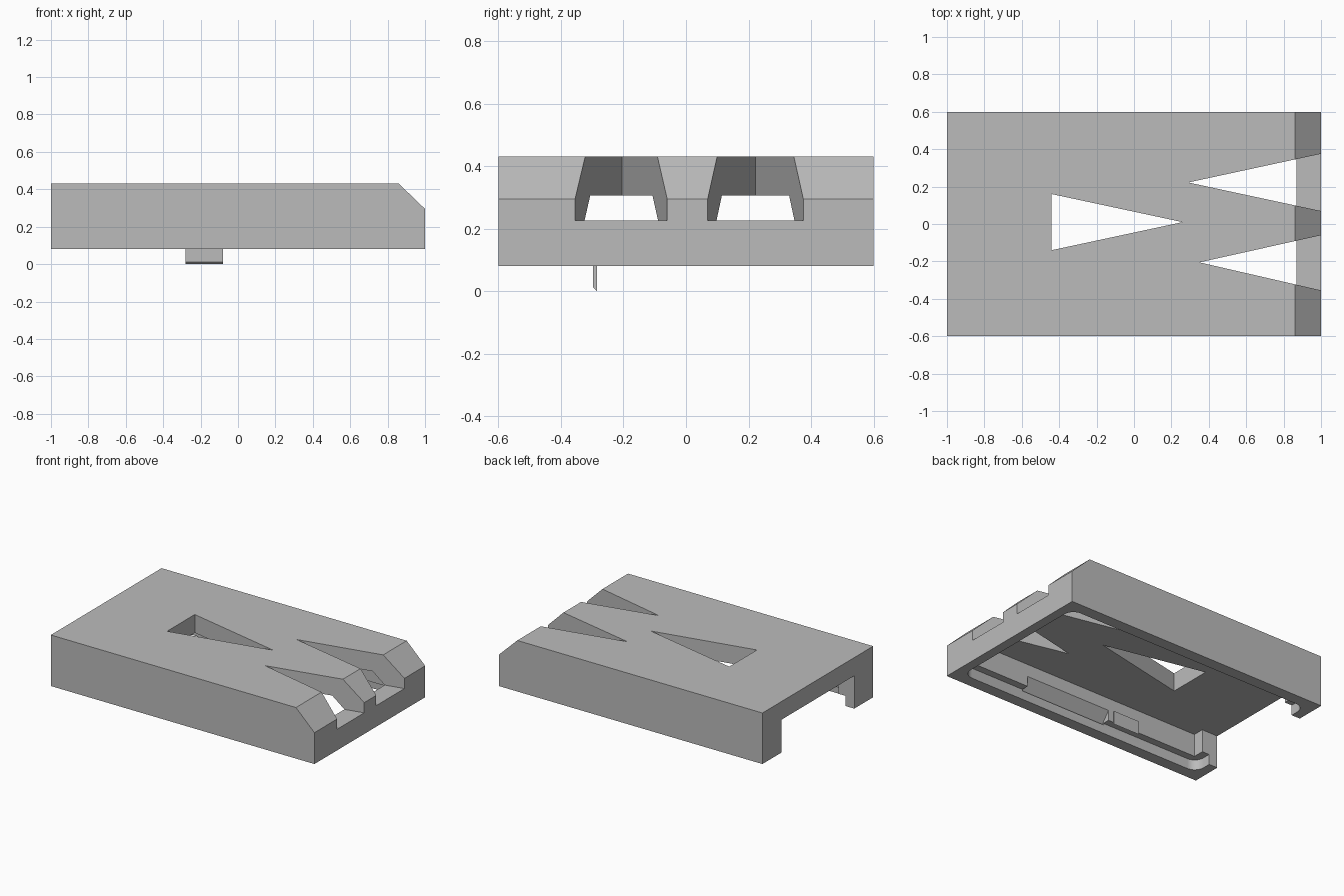
import bpy, bmesh, math
from mathutils import Vector

old = bpy.data.objects.get("Cube")
if old:
    bpy.data.objects.remove(old, do_unlink=True)

GREY = (0.5, 0.5, 0.5, 1.0)
mat = bpy.data.materials.new("plain grey")
mat.use_nodes = True
mat.diffuse_color = GREY
mat.node_tree.nodes["Principled BSDF"].inputs["Base Color"].default_value = GREY


def prism(name, points, shift):
    """Extrude a closed flat outline of 3D points along a vector."""
    bm = bmesh.new()
    face = bm.faces.new([bm.verts.new(p) for p in points])
    ext = bmesh.ops.extrude_face_region(bm, geom=[face])
    verts = [v for v in ext["geom"] if isinstance(v, bmesh.types.BMVert)]
    bmesh.ops.translate(bm, verts=verts, vec=Vector(shift))
    bmesh.ops.recalc_face_normals(bm, faces=bm.faces)
    mesh = bpy.data.meshes.new(name)
    bm.to_mesh(mesh)
    bm.free()
    mesh.materials.append(mat)
    obj = bpy.data.objects.new(name, mesh)
    bpy.context.collection.objects.link(obj)
    return obj


def side_prism(name, xz, half):
    return prism(name, [(x, -half, z) for x, z in xz], (0, 2 * half, 0))


def plan_prism(name, xy, low, high):
    return prism(name, [(x, y, low) for x, y in xy], (0, 0, high - low))


def cut(target, cutter):
    """Subtract a cutter, then discard it."""
    cutter.hide_render = True
    mod = target.modifiers.new("cut", "BOOLEAN")
    mod.operation = "DIFFERENCE"
    mod.solver = "EXACT"
    mod.object = cutter
    bpy.context.view_layer.update()
    graph = bpy.context.evaluated_depsgraph_get()
    mesh = bpy.data.meshes.new_from_object(target.evaluated_get(graph))
    target.modifiers.clear()
    target.data = mesh
    bpy.data.objects.remove(cutter, do_unlink=True)


def rounded_outline(hx, hy, r, steps=8):
    pts = []
    corners = [(1, 1), (-1, 1), (-1, -1), (1, -1)]
    for q, (sx, sy) in enumerate(corners):
        for i in range(steps + 1):
            a = (q + i / steps) * math.pi / 2
            pts.append((sx * (hx - r) + r * math.cos(a),
                        sy * (hy - r) + r * math.sin(a)))
    return pts


# Outer body with one chamfered end
body = side_prism("cover_body", [(-1, 0.08), (1, 0.08), (1, 0.295),
                                 (0.86, 0.43), (-1, 0.43)], 0.6)

# Inner pocket, following the chamfer
cut(body, side_prism("pocket_cutter", [(-0.88, 0), (0.87, 0), (0.87, 0.225),
                                       (0.79, 0.305), (-0.88, 0.305)], 0.47))

# Rounded rebate around the bottom rim
cut(body, plan_prism("rebate_cutter", rounded_outline(0.935, 0.52, 0.07), 0, 0.15))

# Opening through the square end
cut(body, side_prism("opening_cutter", [(-1.1, 0), (-0.8, 0), (-0.8, 0.305),
                                        (-1.1, 0.305)], 0.395))

# Sloped snap notch in one long wall
notch = [(-0.44, 0.14), (-0.535, 0.14), (-0.47, 0.22), (-0.44, 0.22)]
cut(body, prism("notch_cutter", [(-0.19, y, z) for y, z in notch], (0.65, 0, 0)))

# Tapered slots: one closed, two running out through the chamfered end
slots = [([(-0.44, -0.14), (0.26, 0.01), (-0.44, 0.16)], 0.2),
         ([(0.29, 0.222), (1.1, 0.048), (1.1, 0.397)], 0.225),
         ([(0.35, -0.205), (1.1, -0.378), (1.1, -0.038)], 0.225)]
for outline, floor in slots:
    cut(body, plan_prism("slot_cutter", outline, floor, 0.5))

# Thin hanging tab with a bevelled tip
tab = [(-0.297, 0.093), (-0.297, 0.012), (-0.285, 0), (-0.285, 0.093)]
prism("hanging_tab", [(-0.28, y, z) for y, z in tab], (0.2, 0, 0))

# Smooth only the rounded rebate corners
for obj in bpy.context.selected_objects:
    obj.select_set(False)
body.select_set(True)
bpy.context.view_layer.objects.active = body
bpy.ops.object.shade_smooth_by_angle(angle=math.radians(25))
